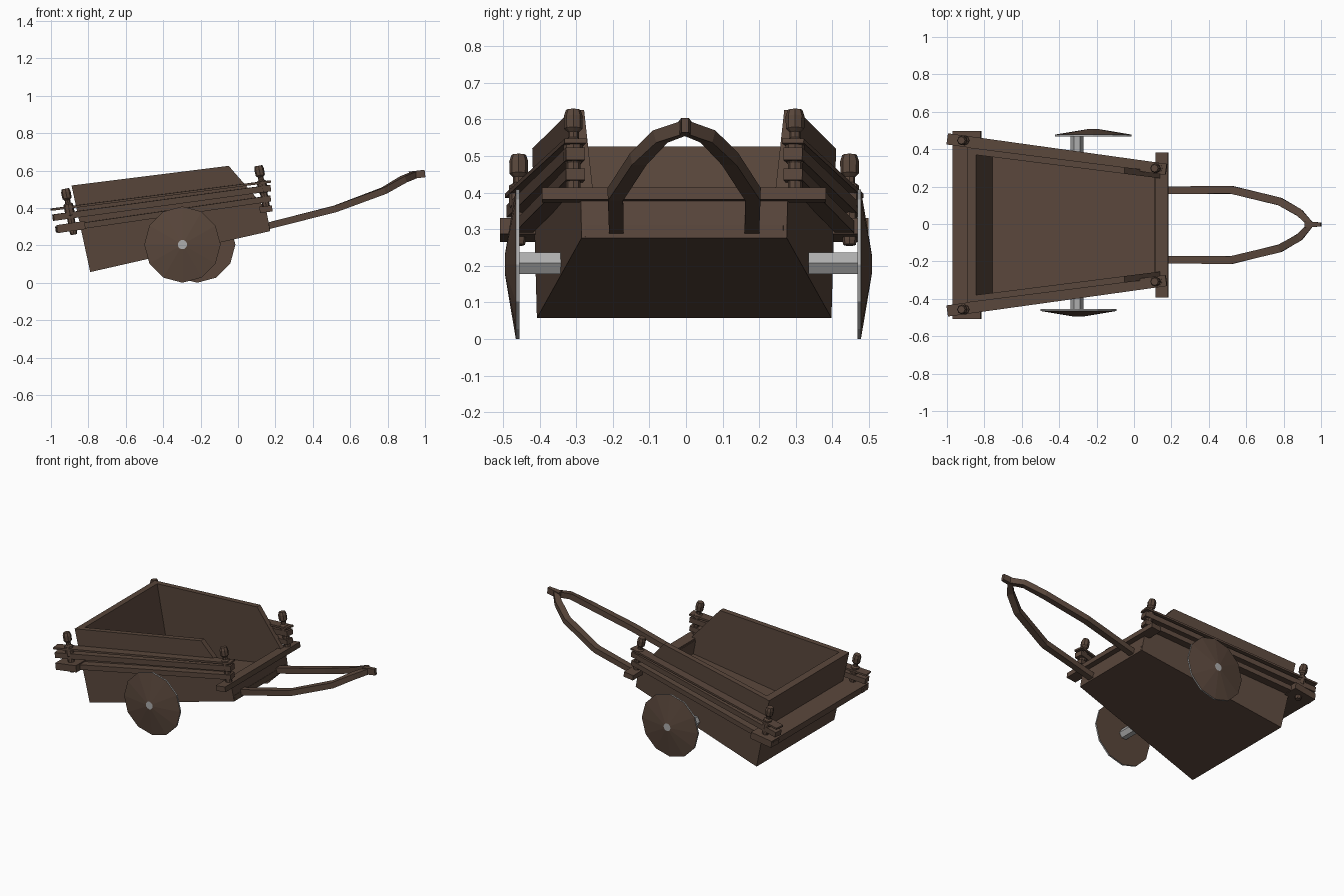
import bpy, bmesh, math
from mathutils import Vector

if "Cube" in bpy.data.objects:
    bpy.data.objects.remove(bpy.data.objects["Cube"])


def material(name, col):
    m = bpy.data.materials.new(name)
    m.diffuse_color = (*col, 1)
    m.use_nodes = True
    m.node_tree.nodes["Principled BSDF"].inputs["Base Color"].default_value = m.diffuse_color
    return m


WOOD = material("dark_wood", (0.10, 0.062, 0.044))
METAL = material("grey_metal", (0.42, 0.42, 0.42))
CY = -0.005  # centre line of the cart


def make(name, loops, mat=WOOD):
    """Skin a list of matching vertex loops, with capped ends."""
    bm = bmesh.new()
    rings = [[bm.verts.new(p) for p in loop] for loop in loops]
    n = len(rings[0])
    for a, b in zip(rings, rings[1:]):
        for i in range(n):
            j = (i + 1) % n
            bm.faces.new((a[i], a[j], b[j], b[i]))
    bm.faces.new(rings[0])
    bm.faces.new(rings[-1])
    bmesh.ops.recalc_face_normals(bm, faces=bm.faces)
    me = bpy.data.meshes.new(name)
    bm.to_mesh(me)
    bm.free()
    ob = bpy.data.objects.new(name, me)
    bpy.context.collection.objects.link(ob)
    me.materials.append(mat)
    return ob


def half(x):
    """Half width of the tapering body at x."""
    return 0.41 - 0.127 * (x + 0.85)


def panel(name, prof, y0, y1):
    return make(name, [[(x, CY + y(x), z) for x, z in prof] for y in (y0, y1)])


def sweep(name, pts, w, h):
    """Rectangular bar along a path; w sideways, h upwards; taper per point."""
    pts = [Vector(p) for p in pts]
    loops = []
    for i, p in enumerate(pts):
        t = (pts[min(i + 1, len(pts) - 1)] - pts[max(i - 1, 0)]).normalized()
        s = Vector((0, 0, 1)).cross(t).normalized()
        u = t.cross(s)
        wi = w[i] if isinstance(w, list) else w
        loops.append([p + s * a * wi / 2 + u * b * h / 2
                      for a, b in ((-1, -1), (1, -1), (1, 1), (-1, 1))])
    return make(name, loops)


def lathe(name, base, axis, prof, n, mat=WOOD, ref=(1, 0, 0)):
    axis = Vector(axis).normalized()
    b = axis.cross(Vector(ref)).normalized()
    a = b.cross(axis)
    base = Vector(base)
    return make(name, [[base + axis * d
                        + (a * math.cos(k * math.tau / n) + b * math.sin(k * math.tau / n)) * r
                        for k in range(n)] for r, d in prof], mat)


# tapered box body
side = [(-0.79, 0.057), (0.172, 0.276), (0.15, 0.395), (-0.05, 0.625), (-0.89, 0.52)]
for s, tag in ((-1, "right"), (1, "left")):
    panel("side_wall_" + tag, side, lambda x: s * half(x), lambda x: s * (half(x) - 0.035))
inner = (lambda x: -(half(x) - 0.01), lambda x: half(x) - 0.01)
panel("floor", [(-0.79, 0.057), (0.172, 0.276), (0.168, 0.311), (-0.797, 0.092)], *inner)
panel("back_wall", [(-0.79, 0.057), (-0.748, 0.067), (-0.845, 0.5255), (-0.89, 0.52)], *inner)
panel("front_wall", [(0.172, 0.276), (0.132, 0.267), (0.11, 0.395), (0.15, 0.395)], *inner)

# cross beams under the rails
panel("rear_beam", [(-0.965, 0.265), (-0.815, 0.287), (-0.82, 0.33), (-0.97, 0.308)],
      lambda x: -0.503, lambda x: 0.503)
panel("front_beam", [(0.118, 0.373), (0.185, 0.381), (0.181, 0.414), (0.114, 0.406)],
      lambda x: -0.388, lambda x: 0.388)

# posts, rails and handles on both sides
post = [(0.017, 0), (0.02, 0.012), (0.02, 0.10), (0.026, 0.108), (0.026, 0.165),
        (0.015, 0.172), (0.015, 0.188), (0.025, 0.198), (0.026, 0.232), (0.02, 0.25)]
rails = [("upper", 0.391, 0.541, 0.060, 0.012, -0.998),
         ("middle", 0.348, 0.506, 0.052, 0.034, -0.988),
         ("lower", 0.284, 0.450, 0.052, 0.032, -0.972)]
for s, tag in ((-1, "right"), (1, "left")):
    lathe("rear_post_" + tag, (-0.877, CY + s * 0.452, 0.257), (-0.19, 0, 1), post, 8)
    lathe("front_post_" + tag, (0.156, CY + s * 0.303, 0.38), (-0.19, 0, 1), post, 8)
    for rn, z0, z1, w, h, x0 in rails:
        sweep(f"{rn}_rail_{tag}", [(x0, CY + s * 0.46, z0), (0.172, CY + s * 0.297, z1)], w, h)
    sweep("handle_" + tag,
          [(0.15, s * 0.185 + CY, 0.301), (0.52, s * 0.188 + CY, 0.395),
           (0.78, s * 0.125 + CY, 0.492), (0.885, s * 0.065 + CY, 0.553),
           (0.945, CY * 0.5, 0.577)], [0.04, 0.042, 0.042, 0.04, 0.03], 0.036)
sweep("handle_tip", [(0.915, CY * 0.5, 0.574), (1.0, CY * 0.5, 0.584)], [0.036, 0.02], 0.04)

# wheels: shallow cones with a metal rim and hub, on stub axles
for s, tag, x, y in ((-1, "right", -0.297, 0.455), (1, "left", -0.218, 0.468)):
    wheel = lathe("wheel_" + tag, (x, s * y, 0.204), (0, s, 0),
                  [(0.204, 0), (0.204, 0.01), (0.025, 0.04)], 12)
    wheel.data.materials.append(METAL)
    for f in wheel.data.polygons:
        r = math.hypot(f.center.x - x, f.center.z - 0.204)
        if r > 0.18 or (r < 0.01 and abs(f.center.y) > y + 0.02):
            f.material_index = 1
    lathe("axle_" + tag, (-0.305, s * 0.335, 0.207), (0, s, 0),
          [(0.034, 0), (0.034, y - 0.335 + 0.003)], 6, METAL)
